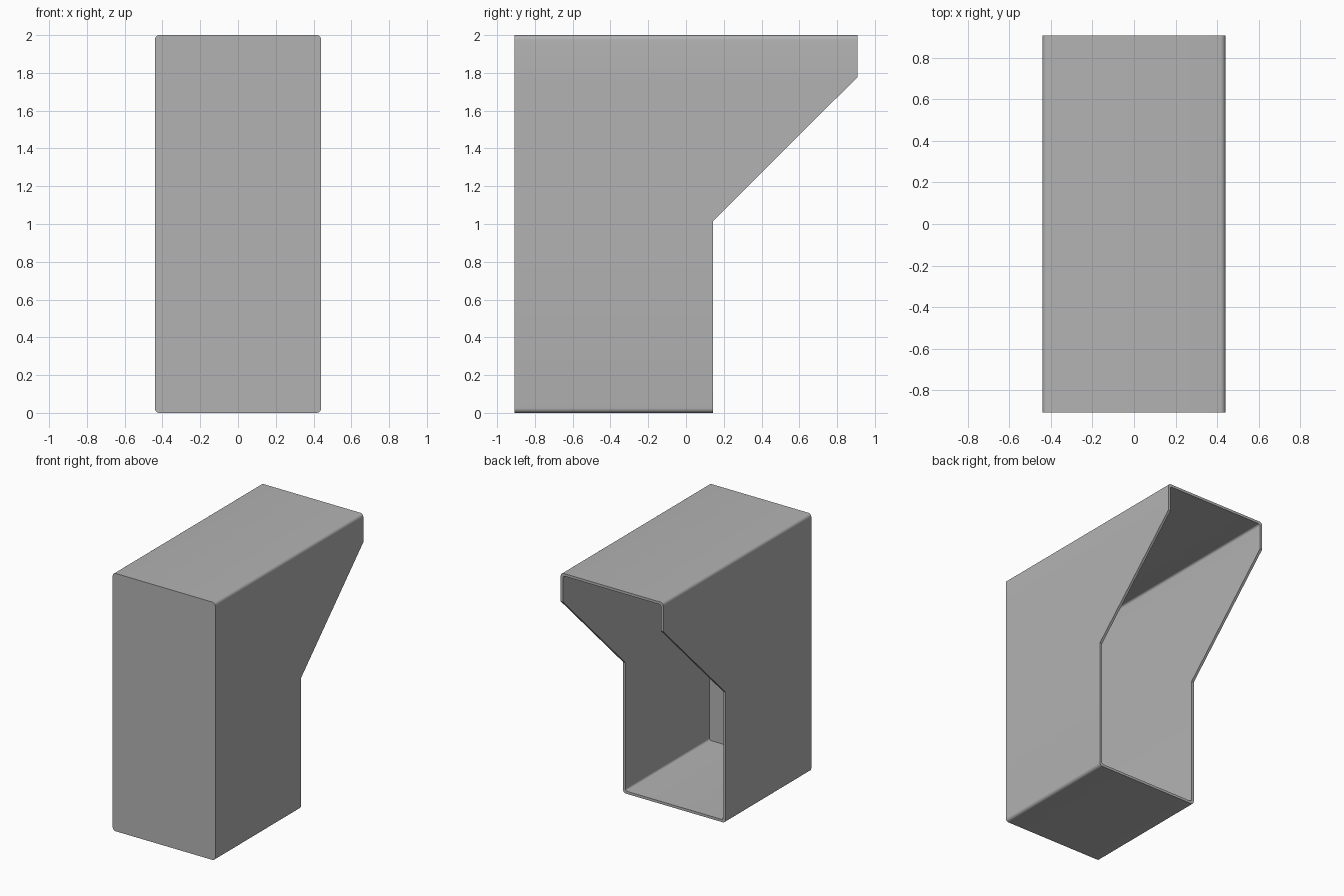
import bpy, bmesh, math

cube = bpy.data.objects.get("Cube")
if cube:
    bpy.data.objects.remove(cube, do_unlink=True)

HALF_W, HEIGHT, FRONT = 0.44, 2.0, -0.907
BACK_LOW, BACK_TOP = 0.143, 0.907
SLOPE_LOW, SLOPE_TOP = 1.015, 1.777
WALL, ROUND, STEPS = 0.02, 0.025, 6


def outline(inset, radius):
    """Rounded rectangle in x and z, with extra points where the back edge bends."""
    w, low, top = HALF_W - inset, inset, HEIGHT - inset
    corners = [(w, low, -90), (w, top, 0), (-w, top, 90), (-w, low, 180)]
    points = []
    for i, (x, z, start) in enumerate(corners):
        cx = x - math.copysign(radius, x)
        cz = z + radius if z == low else z - radius
        for s in range(STEPS + 1):
            a = math.radians(start + 90 * s / STEPS)
            points.append((cx + radius * math.cos(a), cz + radius * math.sin(a)))
        if i == 0:
            points += [(w, SLOPE_LOW), (w, SLOPE_TOP)]
        if i == 2:
            points += [(-w, SLOPE_TOP), (-w, SLOPE_LOW)]
    return points


def back_y(z):
    t = min(max((z - SLOPE_LOW) / (SLOPE_TOP - SLOPE_LOW), 0), 1)
    return BACK_LOW + t * (BACK_TOP - BACK_LOW)


# Hollow shell: closed front, open back with a sloping rim
bm = bmesh.new()
outer, inner = outline(0, ROUND), outline(WALL, ROUND * 0.7)
loops = [
    [bm.verts.new((x, FRONT, z)) for x, z in outer],
    [bm.verts.new((x, back_y(z), z)) for x, z in outer],
    [bm.verts.new((x, back_y(z), z)) for x, z in inner],
    [bm.verts.new((x, FRONT + WALL, z)) for x, z in inner],
]
for a, b in zip(loops, loops[1:]):
    for i in range(len(a)):
        j = (i + 1) % len(a)
        bm.faces.new((a[i], a[j], b[j], b[i]))
bm.faces.new(loops[0])
bm.faces.new(loops[-1])
bmesh.ops.recalc_face_normals(bm, faces=bm.faces)
mesh = bpy.data.meshes.new("hollow_housing")
bm.to_mesh(mesh)
bm.free()
housing = bpy.data.objects.new("hollow_housing", mesh)
bpy.context.collection.objects.link(housing)

# Plain grey material
grey = bpy.data.materials.new("plain grey")
grey.use_nodes = True
colour = (0.45, 0.45, 0.45, 1)
grey.diffuse_color = colour
grey.node_tree.nodes["Principled BSDF"].inputs["Base Color"].default_value = colour
mesh.materials.append(grey)

# Smooth rounded corners, sharp rims
bpy.ops.object.select_all(action="DESELECT")
housing.select_set(True)
bpy.context.view_layer.objects.active = housing
bpy.ops.object.shade_smooth_by_angle(angle=math.radians(30))
